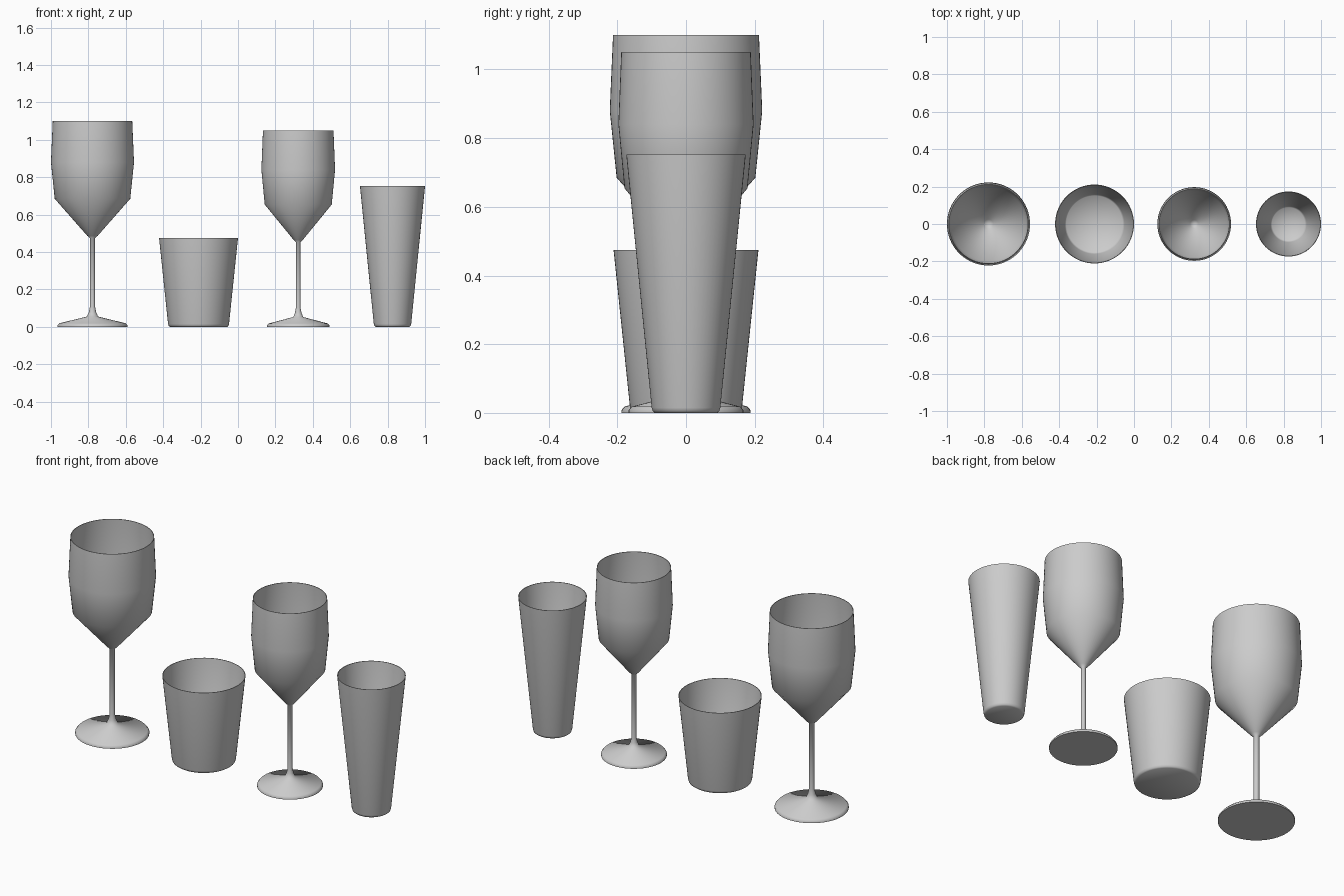
import bpy, bmesh, math

if "Cube" in bpy.data.objects:
    bpy.data.objects.remove(bpy.data.objects["Cube"])

SEGMENTS = 64
WALL = 0.003


def lathe(name, profile, x):
    """Spin an (r, z) profile around z into a smooth glass."""
    bm = bmesh.new()
    verts = [bm.verts.new((r, 0, z)) for r, z in profile]
    edges = [bm.edges.new(pair) for pair in zip(verts, verts[1:])]
    bmesh.ops.spin(bm, geom=verts + edges, cent=(0, 0, 0), axis=(0, 0, 1),
                   angle=2 * math.pi, steps=SEGMENTS, use_duplicate=False)
    bmesh.ops.remove_doubles(bm, verts=bm.verts, dist=0.0002)
    bmesh.ops.recalc_face_normals(bm, faces=bm.faces)
    mesh = bpy.data.meshes.new(name)
    bm.to_mesh(mesh)
    bm.free()
    obj = bpy.data.objects.new(name, mesh)
    obj.location.x = x
    bpy.context.collection.objects.link(obj)
    bpy.ops.object.select_all(action='DESELECT')
    obj.select_set(True)
    bpy.context.view_layer.objects.active = obj
    bpy.ops.object.shade_smooth_by_angle(angle=math.radians(65))
    return obj


def stem_glass(name, x, sr, sz):
    # Foot and stem, bowl outside, then bowl inside down to its point
    foot = [(0, 0), (0.188, 0), (0.188, 0.008), (0.178, 0.019),
            (0.03, 0.055), (0.02, 0.078), (0.014, 0.107), (0.014, 0.475)]
    bowl = [(0.028, 0.487), (0.202, 0.685), (0.222, 0.88), (0.2125, 1.10)]
    outer = [(r * sr, z * sz) for r, z in foot + bowl]
    inner = [(r * sr - WALL, z * sz + (0 if i == 0 else WALL))
             for i, (r, z) in enumerate(reversed(bowl))]
    return lathe(name, outer + inner + [(0, 0.475 * sz)], x)


def tumbler(name, x, r_bottom, r_top, height):
    # Flat bottom with a small bevel and a straight flared wall
    outer = [(0, 0), (r_bottom - 0.01, 0), (r_bottom - 0.003, 0.005),
             (r_bottom, 0.015), (r_top, height)]
    inner = [(r_top - WALL, height), (r_bottom - WALL, 0.017),
             (r_bottom - 0.012, WALL), (0, WALL)]
    return lathe(name, outer + inner, x)


stem_glass("large_wine_glass", -0.778, 1.0, 1.0)
tumbler("short_tumbler", -0.211, 0.163, 0.211, 0.475)
stem_glass("small_wine_glass", 0.322, 0.887, 0.955)
tumbler("tall_tumbler", 0.826, 0.1, 0.174, 0.753)
